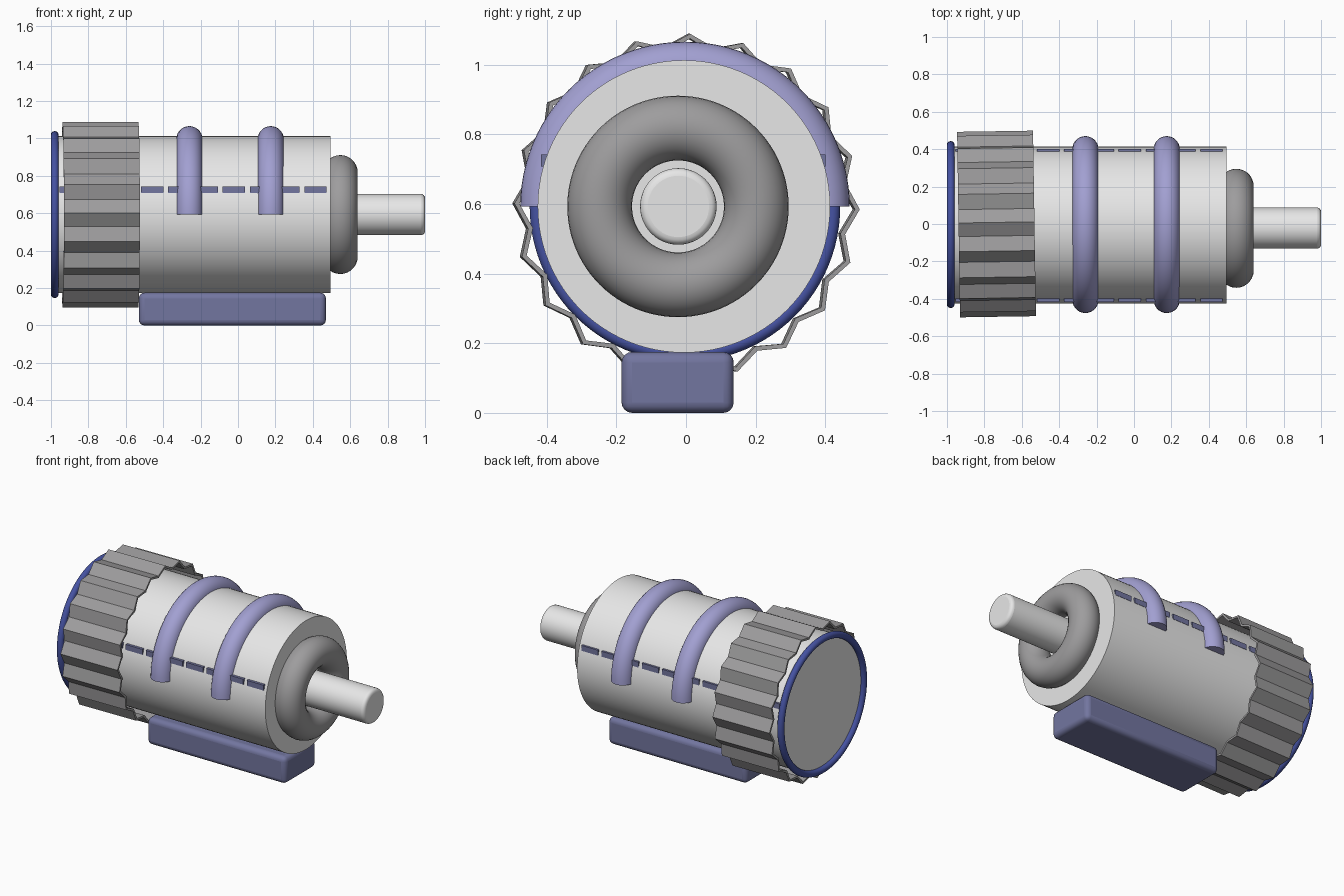
import bpy, bmesh
from math import radians, pi, sin, cos

default = bpy.data.objects.get("Cube")
if default:
    bpy.data.objects.remove(default)

AXIS_Z = 0.593      # height of the drum's axis
DRUM_R = 0.42


def material(name, rgb):
    mat = bpy.data.materials.new(name)
    mat.use_nodes = True
    mat.diffuse_color = (*rgb, 1)
    mat.node_tree.nodes["Principled BSDF"].inputs["Base Color"].default_value = (*rgb, 1)
    return mat


light_grey = material("light grey", (0.8, 0.8, 0.8))
mid_grey = material("mid grey", (0.34, 0.335, 0.34))
lavender = material("lavender", (0.36, 0.35, 0.64))
slate_blue = material("slate blue", (0.17, 0.18, 0.35))
royal_blue = material("royal blue", (0.06, 0.085, 0.36))


def finish(name, mat, smooth=True):
    obj = bpy.context.object
    obj.name = name
    obj.data.materials.append(mat)
    if smooth:
        bpy.ops.object.shade_smooth_by_angle(angle=radians(35))
    return obj


def bevel(obj, width, segments=4):
    mod = obj.modifiers.new("rounded edges", "BEVEL")
    mod.width = width
    mod.segments = segments
    mod.limit_method = "ANGLE"
    mod.angle_limit = radians(40)


def x_cylinder(name, x0, x1, y, radius, mat, sides=96):
    bpy.ops.mesh.primitive_cylinder_add(
        vertices=sides, radius=radius, depth=x1 - x0,
        location=((x0 + x1) / 2, y, AXIS_Z), rotation=(0, pi / 2, 0))
    return finish(name, mat)


def x_torus(name, x, y, major, minor, mat):
    bpy.ops.mesh.primitive_torus_add(
        major_segments=96, minor_segments=28, major_radius=major,
        minor_radius=minor, location=(x, y, AXIS_Z), rotation=(0, pi / 2, 0))
    return finish(name, mat)


def box(name, lo, hi, mat):
    bpy.ops.mesh.primitive_cube_add(size=1, location=[(a + b) / 2 for a, b in zip(lo, hi)])
    obj = bpy.context.object
    obj.scale = [b - a for a, b in zip(lo, hi)]
    bpy.ops.object.transform_apply(location=False, rotation=False, scale=True)
    return finish(name, mat)


# Drum with end rim, washer and shaft
x_cylinder("drum", -0.975, 0.495, -0.006, DRUM_R, light_grey)
x_torus("end_rim", -0.98, -0.003, 0.425, 0.021, royal_blue)
x_torus("shaft_washer", 0.547, -0.023, 0.225, 0.093, mid_grey)
shaft = x_cylinder("shaft", 0.4, 1.0, -0.022, 0.11, light_grey, 48)
bevel(shaft, 0.022)

# Base foot
foot = box("base_foot", (-0.53, -0.185, 0), (0.47, 0.137, 0.175), slate_blue)
bevel(foot, 0.03)

# Two half-round bands arching over the drum
for i, x in enumerate((-0.26, 0.175)):
    band = x_torus(f"arch_band_{i + 1}", x, -0.003, 0.403, 0.07, lavender)
    bm = bmesh.new()
    bm.from_mesh(band.data)
    # the local +x axis points down after the turn, so keep the -x half
    cut = bmesh.ops.bisect_plane(bm, geom=bm.verts[:] + bm.edges[:] + bm.faces[:],
                                 plane_co=(0, 0, 0), plane_no=(1, 0, 0), clear_outer=True)
    rim = [e for e in cut["geom_cut"] if isinstance(e, bmesh.types.BMEdge)]
    for face in bmesh.ops.holes_fill(bm, edges=rim)["faces"]:
        face.smooth = False
    bm.to_mesh(band.data)
    bm.free()
    bpy.context.view_layer.objects.active = band
    bpy.ops.object.shade_smooth_by_angle(angle=radians(35))

# Rows of small slot plates along both sides
for side, y in (("right", -0.406), ("left", 0.39)):
    for i in range(10):
        x = -0.955 + 0.1455 * i
        box(f"slot_{side}_{i + 1}", (x, y - 0.01, 0.707), (x + 0.12, y + 0.01, 0.742), slate_blue)

# Thin pleated grip sleeve, open at both ends
TEETH = 20
bm = bmesh.new()
loops = []
for shrink, x in ((0, -0.203), (0, 0.203), (0.014, 0.203), (0.014, -0.203)):
    loop = []
    for k in range(TEETH * 2):
        a = pi * k / TEETH + radians(-1)
        r = (0.461 if k % 2 else 0.496) - shrink
        loop.append(bm.verts.new((x, r * cos(a), r * sin(a))))
    loops.append(loop)
for j in range(4):
    a, b = loops[j], loops[(j + 1) % 4]
    for k in range(TEETH * 2):
        n = (k + 1) % (TEETH * 2)
        bm.faces.new((a[k], a[n], b[n], b[k]))
bmesh.ops.recalc_face_normals(bm, faces=bm.faces[:])
mesh = bpy.data.meshes.new("grip_sleeve")
bm.to_mesh(mesh)
bm.free()
sleeve = bpy.data.objects.new("grip_sleeve", mesh)
bpy.context.collection.objects.link(sleeve)
sleeve.location = (-0.735, 0, AXIS_Z)
sleeve.rotation_euler = (0, 0, radians(0.9))
mesh.materials.append(mid_grey)
